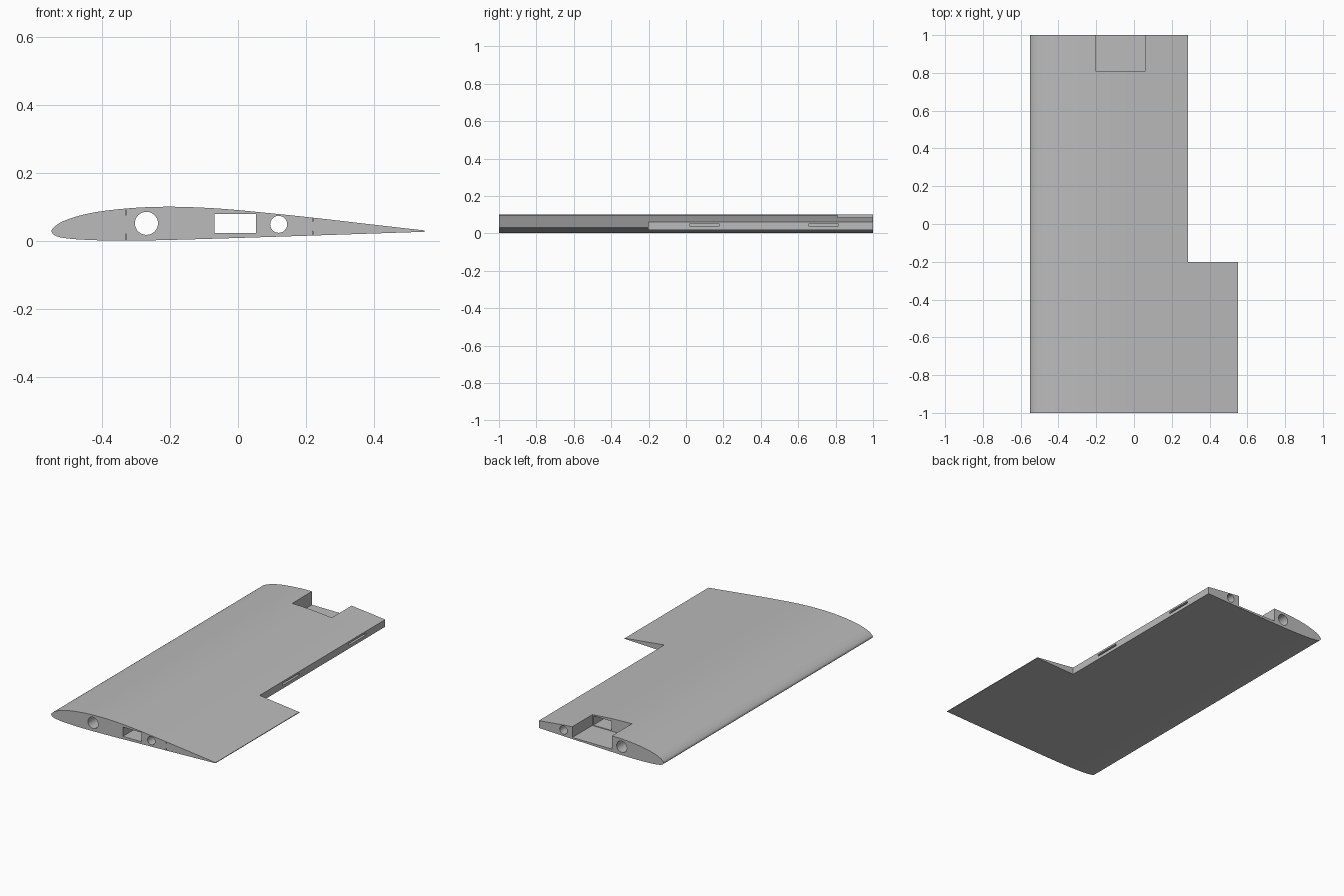
import bpy
import bmesh
import math
from mathutils import Vector

if "Cube" in bpy.data.objects:
    bpy.data.objects.remove(bpy.data.objects["Cube"])

grey = bpy.data.materials.new("plain grey")
grey.use_nodes = True
grey.diffuse_color = (0.5, 0.5, 0.5, 1)
grey.node_tree.nodes["Principled BSDF"].inputs["Base Color"].default_value = (0.5, 0.5, 0.5, 1)


def make_object(name, bm):
    bmesh.ops.recalc_face_normals(bm, faces=bm.faces)
    mesh = bpy.data.meshes.new(name)
    bm.to_mesh(mesh)
    bm.free()
    mesh.materials.append(grey)
    obj = bpy.data.objects.new(name, mesh)
    bpy.context.collection.objects.link(obj)
    return obj


def smooth_path(points, steps):
    """Pass a rounded curve through the points."""
    pts = [Vector(p) for p in points]
    pts = [pts[0] * 2 - pts[1]] + pts + [pts[-1] * 2 - pts[-2]]
    path = []
    for a, b, c, d in zip(pts, pts[1:], pts[2:], pts[3:]):
        for i in range(steps):
            t = i / steps
            path.append((b * 2 + (c - a) * t + (a * 2 - b * 5 + c * 4 - d) * t**2
                         + (b * 3 - a - c * 3 + d) * t**3) / 2)
    return path + [pts[-2]]


def box(name, x0, x1, y0, y1, z0, z1):
    bm = bmesh.new()
    bmesh.ops.create_cube(bm, size=1)
    for v in bm.verts:
        v.co = ((x0 + x1) / 2 + v.co.x * (x1 - x0),
                (y0 + y1) / 2 + v.co.y * (y1 - y0),
                (z0 + z1) / 2 + v.co.z * (z1 - z0))
    return make_object(name, bm)


def spar_bore(name, x, z, radius):
    bm = bmesh.new()
    bmesh.ops.create_cone(bm, segments=40, radius1=radius, radius2=radius,
                          depth=2.2, cap_ends=True)
    for v in bm.verts:
        v.co = (v.co.x + x, v.co.z, v.co.y + z)
    return make_object(name, bm)


# Airfoil outline: over the top from trailing edge to nose, back along the belly
outline = smooth_path([
    (0.55, 0.031), (0.4, 0.048), (0.2, 0.071), (0, 0.091), (-0.1, 0.098),
    (-0.2, 0.101), (-0.3, 0.098), (-0.4, 0.088), (-0.47, 0.074), (-0.52, 0.056),
    (-0.545, 0.038), (-0.549, 0.025), (-0.535, 0.014), (-0.5, 0.007),
    (-0.44, 0.003), (-0.35, 0.001), (-0.2, 0.003), (0.1, 0.012), (0.55, 0.027)], 4)
bm = bmesh.new()
face = bm.faces.new([bm.verts.new((p.x, -1, p.y)) for p in outline])
extruded = bmesh.ops.extrude_face_region(bm, geom=[face])["geom"]
bmesh.ops.translate(bm, vec=(0, 2, 0),
                    verts=[v for v in extruded if isinstance(v, bmesh.types.BMVert)])
wing = make_object("wing_panel", bm)

# Control surface gap, end pocket, spar bores and wiring channel
cutters = [
    box("control_surface_gap", 0.285, 0.7, -0.2, 1.1, -0.1, 0.2),
    box("end_pocket", -0.205, 0.06, 0.81, 1.1, 0.02, 0.2),
    box("wiring_channel", -0.07, 0.053, -1.1, 0.9, 0.024, 0.08),
    spar_bore("front_spar_bore", -0.27, 0.052, 0.034),
    spar_bore("rear_spar_bore", 0.12, 0.049, 0.025)]

# Hinge slots in the rear wall
for y in (0.1, 0.735):
    cutters.append(box("hinge_slot", 0.22, 0.3, y - 0.08, y + 0.08, 0.038, 0.05))

# Narrow rib slits that stay inside the skin
for x, z0, z1 in ((-0.33, 0.005, 0.02), (-0.33, 0.076, 0.092),
                  (0.22, 0.019, 0.029), (0.22, 0.058, 0.066)):
    cutters.append(box("rib_slit", x - 0.001, x + 0.001, -1.1, -0.9, z0, z1))

bpy.context.view_layer.objects.active = wing
wing.select_set(True)
for cutter in cutters:
    cutter.hide_render = True
    cut = wing.modifiers.new(cutter.name, "BOOLEAN")
    cut.operation = "DIFFERENCE"
    cut.solver = "EXACT"
    cut.object = cutter
    bpy.ops.object.modifier_apply(modifier=cut.name)
    bpy.data.objects.remove(cutter)

bpy.ops.object.shade_smooth_by_angle(angle=math.radians(30))
